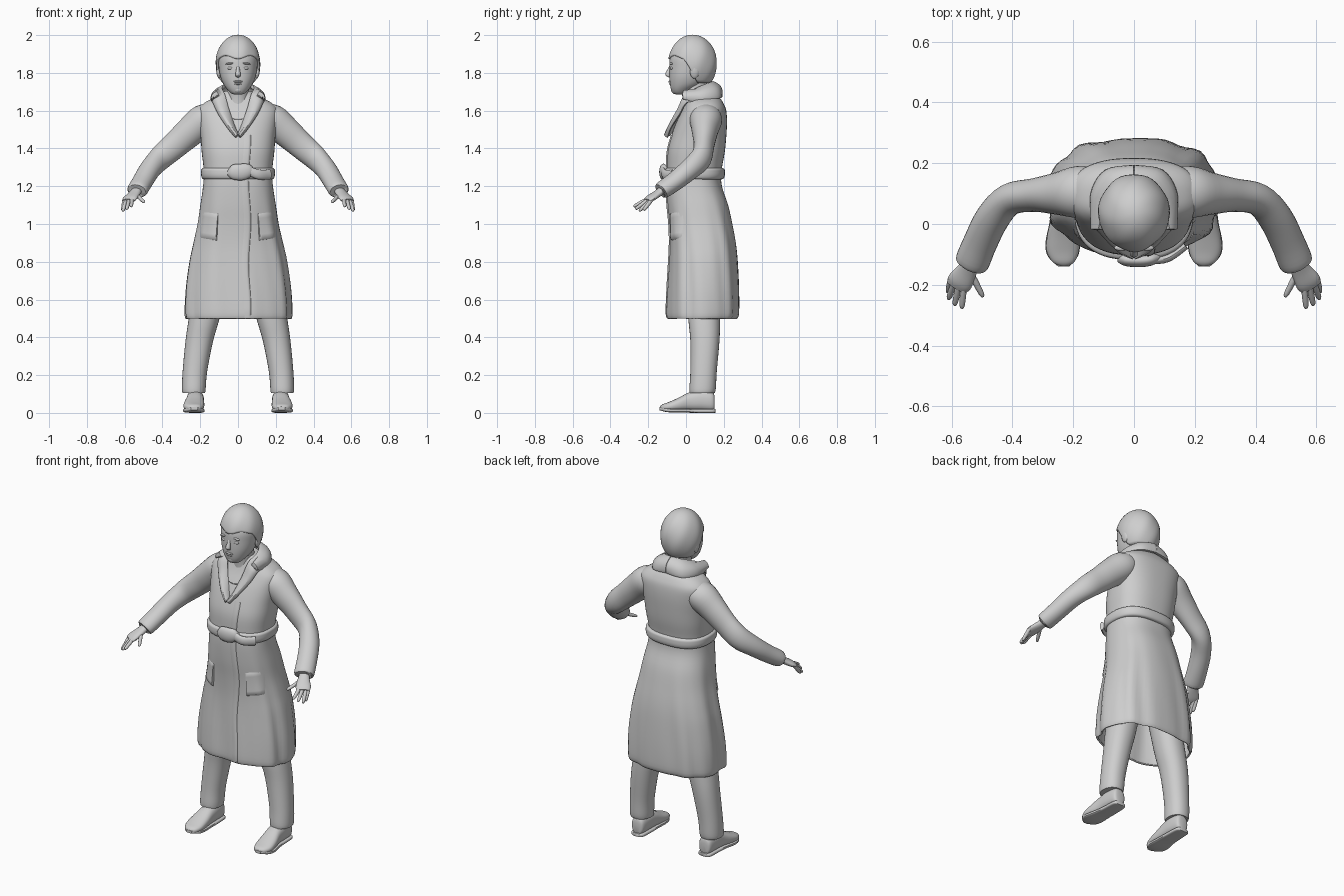
import bpy, bmesh, math
from mathutils import Vector
from mathutils.bvhtree import BVHTree

if "Cube" in bpy.data.objects:
    bpy.data.objects.remove(bpy.data.objects["Cube"])

grey = bpy.data.materials.new("plain light grey")
grey.diffuse_color = (0.62, 0.62, 0.62, 1)
grey.use_nodes = True
grey.node_tree.nodes["Principled BSDF"].inputs["Base Color"].default_value = grey.diffuse_color


def make(name, verts, faces, angle=40, solid=0.0, bevel=0.0):
    me = bpy.data.meshes.new(name)
    bm = bmesh.new()
    vs = [bm.verts.new(v) for v in verts]
    for f in faces:
        bm.faces.new([vs[i] for i in f])
    bmesh.ops.recalc_face_normals(bm, faces=bm.faces)
    bm.to_mesh(me)
    bm.free()
    me.materials.append(grey)
    ob = bpy.data.objects.new(name, me)
    bpy.context.collection.objects.link(ob)
    bpy.ops.object.select_all(action='DESELECT')
    bpy.context.view_layer.objects.active = ob
    ob.select_set(True)
    bpy.ops.object.shade_smooth_by_angle(angle=math.radians(angle))
    if solid:
        m = ob.modifiers.new("thickness", 'SOLIDIFY')
        m.thickness, m.offset = solid, 0
    if bevel:
        m = ob.modifiers.new("soft edge", 'BEVEL')
        m.width, m.segments = bevel, 2
    return ob


def resample(rows, k):
    """Catmull-Rom interpolation of number rows."""
    out = []
    for i in range(len(rows) - 1):
        p0, p1, p2 = rows[max(i - 1, 0)], rows[i], rows[i + 1]
        p3 = rows[min(i + 2, len(rows) - 1)]
        for j in range(k):
            t = j / k
            out.append([0.5 * (2*b + (c-a)*t + (2*a-5*b+4*c-d)*t*t + (3*b-a-3*c+d)*t**3)
                        for a, b, c, d in zip(p0, p1, p2, p3)])
    return out + [list(rows[-1])]


def grid_faces(nr, n, closed=True):
    return [(i*n + j, i*n + (j+1) % n, (i+1)*n + (j+1) % n, (i+1)*n + j)
            for i in range(nr - 1) for j in range(n if closed else n - 1)]


def loft(name, rows, axes=None, n=32, p=2.0, k=4, caps=(1, 1), ripple=None, s=1, **kw):
    """Rows are x, y, z, half width, half depth; axes fix the section, else it follows the path."""
    rows = resample(rows, k)
    cs = [Vector(r[:3]) for r in rows]
    verts = []
    for i, r in enumerate(rows):
        if axes:
            u, v = Vector(axes[0]), Vector(axes[1])
        else:
            d = (cs[min(i+1, len(cs)-1)] - cs[max(i-1, 0)]).normalized()
            u = d.cross(Vector((0, 0, 1))).normalized()
            v = u.cross(d)
        for j in range(n):
            t = 2 * math.pi * j / n
            c, q = math.cos(t), math.sin(t)
            g = 1 + (ripple(cs[i].z, t) if ripple else 0)
            w = cs[i] + u*(r[3]*g*math.copysign(abs(c)**(2/p), c)) + v*(r[4]*g*math.copysign(abs(q)**(2/p), q))
            verts.append((w.x * s, w.y, w.z))
    faces = grid_faces(len(rows), n)
    if caps[0]:
        faces.append(tuple(range(n)))
    if caps[1]:
        faces.append(tuple(range((len(rows)-1)*n, len(rows)*n)))
    return make(name, verts, faces, **kw)


XY = ((1, 0, 0), (0, 1, 0))
XZ = ((1, 0, 0), (0, 0, 1))


def span(z, rx, y0, y1):
    return (0, (y0 + y1) / 2, z, rx, (y1 - y0) / 2)


# Coat: skirt and bodice in one hollow shell
def folds(z, t):
    a = max(0, min(1, (1.2 - z) / 0.5))
    return a * (0.022*math.sin(9*t + 2*z) + 0.012*math.sin(14*t + 5*z))


coat_rows = [span(*r) for r in (
    (.5, .272, -.09, .265), (.53, .277, -.095, .275), (.65, .272, -.09, .275), (.8, .253, -.082, .268),
    (.9, .232, -.08, .258), (1.0, .21, -.085, .24), (1.1, .195, -.095, .218), (1.2, .18, -.1, .185),
    (1.28, .176, -.098, .183), (1.38, .187, -.095, .2), (1.46, .193, -.075, .208), (1.54, .203, -.045, .212),
    (1.6, .207, -.015, .208), (1.635, .178, .0, .195), (1.665, .125, .01, .175), (1.7, .065, .02, .14))]
coat = loft("coat", coat_rows, XY, n=64, p=2.5, caps=(0, 1), ripple=folds, solid=.01)
bm = bmesh.new()
bm.from_mesh(coat.data)
tree = BVHTree.FromBMesh(bm)
bm.free()


def front(x, z, lift):
    hit = tree.ray_cast(Vector((x, -1, z)), Vector((0, 1, 0)))[0]
    return (x, (hit.y if hit else 0) - lift, z)


# Rounded belt, buckle knot and hanging end
loft("belt", [span(z, .178+b, -.1-b, .188+b) for z, b in
              ((1.235, -.006), (1.24, .01), (1.255, .017), (1.275, .018), (1.292, .014), (1.3, -.006))],
     XY, n=56, p=2.5, caps=(0, 0))
loft("belt_knot", [(-.055, -.112, 1.27, .012, .012), (-.03, -.118, 1.275, .02, .038), (.02, -.12, 1.275, .022, .044),
                   (.06, -.116, 1.28, .02, .036), (.085, -.11, 1.28, .012, .012)],
     ((0, 1, 0), (0, 0, 1)), n=20)
loft("belt_loop", [(.05, -.12, 1.285, .012, .022), (.11, -.112, 1.262, .014, .026), (.17, -.072, 1.262, .012, .026)], n=16)

# Front overlap: a thin plate whose right border forms the closing line
zs = [.505 + .965*i/40 for i in range(41)]
plate = [front(x + .006*math.sin(z*14), z, l) for z in zs
         for x, l in ((-.02, -.004), (.02, .004), (.05, .011), (.062, .008), (.066, -.006))]
make("front_overlap", plate, grid_faces(41, 5, False), angle=60)

# Patch pockets with a bulging lower edge
for s, side in ((-1, "left"), (1, "right")):
    pts = []
    for i in range(9):
        for j in range(9):
            a, b = i/8, j/8
            edge = min(a, 1-a, b, 1-b)
            lift = -.012 if edge == 0 else .008 + .012*(1-a)
            pts.append(front(s*(.105 + .105*b - .012*a), .9 + .17*a + .015*b, lift))
    make("pocket_" + side, pts, grid_faces(9, 9, False), angle=60)

# Shawl collar and lapels: inner and outer edges, rolled between
inner = [(0, .14, 1.75), (.055, .118, 1.74), (.082, .06, 1.715), (.07, .005, 1.68), (.05, -.025, 1.6),
         (.02, -.062, 1.51), (.0, -.085, 1.47)]
outer = [(0, .185, 1.675), (.09, .172, 1.665), (.135, .1, 1.66), (.128, .01, 1.645), (.1, -.03, 1.585),
         (.05, -.078, 1.51), (.008, -.095, 1.46)]
a, b = resample(inner, 5), resample(outer, 5)
for s, side in ((-1, "left"), (1, "right")):
    pts = []
    for p, q in zip(a, b):
        p, q = Vector(p), Vector(q)
        for m in range(7):
            t = m/6
            w = p.lerp(q, t)
            bulge = .02*math.sin(math.pi*t)
            away = Vector((w.x, w.y - .07, .05)).normalized()
            w += away*bulge
            if w.y < .06 and m > 1:
                w.y = min(w.y, front(w.x, w.z, .012)[1])
            pts.append((w.x*s, w.y, w.z))
    make("collar_" + side, pts, grid_faces(len(a), 7, False), angle=60, solid=.016, bevel=.004)

# Shirt neckline and neck
loft("neck", [(0, .065, 1.58, .075, .07), (0, .06, 1.66, .062, .066), (0, .05, 1.72, .058, .064),
              (0, .045, 1.78, .06, .065)], XY)
make("shirt_neckline", [front(.055*math.cos(t), 1.585 - .03*math.sin(t), l)
                        for t in [math.pi*i/16 for i in range(17)] for l in (-.006, .007)],
     grid_faces(17, 2, False), solid=.006)

# Head with jaw and chin
loft("head", [(0, -.03, 1.685, .012, .012), (0, -.03, 1.69, .034, .036), (0, -.022, 1.71, .055, .056),
              (0, .0, 1.74, .077, .085), (0, .012, 1.78, .093, .1), (0, .025, 1.83, .102, .113),
              (0, .033, 1.88, .105, .118), (0, .035, 1.93, .09, .1), (0, .035, 1.97, .055, .063),
              (0, .035, 1.985, .01, .01)], XY, n=40, p=2.15)


def blob(name, c, r, tilt=0.0):
    n, verts = 16, []
    for i in range(10):
        f = math.pi*(.02 + .96*i/9)
        for j in range(n):
            t = 2*math.pi*j/n
            x, y, z = r[0]*math.sin(f)*math.cos(t), r[1]*math.sin(f)*math.sin(t), r[2]*math.cos(f)
            verts.append((c[0] + x*math.cos(tilt) - z*math.sin(tilt), c[1] + y, c[2] + x*math.sin(tilt) + z*math.cos(tilt)))
    return make(name, verts, grid_faces(10, n) + [tuple(range(n)), tuple(range(9*n, 10*n))], angle=60)


# Facial features
loft("nose", [(0, -.078, 1.84, .008, .008), (0, -.089, 1.815, .01, .011), (0, -.096, 1.792, .014, .014),
              (0, -.09, 1.78, .012, .01), (0, -.085, 1.776, .004, .004)], XY, n=16)
blob("upper_lip", (0, -.084, 1.754), (.025, .01, .006))
blob("lower_lip", (0, -.08, 1.742), (.021, .01, .006))
blob("chin", (0, -.062, 1.712), (.026, .018, .02))
for s, side in ((-1, "left"), (1, "right")):
    blob("eye_" + side, (s*.04, -.075, 1.825), (.017, .01, .008))
    blob("brow_" + side, (s*.042, -.078, 1.85), (.024, .01, .006), -s*.15)
    blob("ear_" + side, (s*.104, .045, 1.805), (.011, .024, .036), -s*.15)

# Hair cap with a fringe in front, falling lower behind
n, m, pts = 48, 20, []
for i in range(m):
    for j in range(n):
        t = 2*math.pi*j/n
        y = math.sin(t)
        w = max(0, min(1, (y + .45) / .75))
        w = w*w*(3 - 2*w)
        low = .22 + .06*math.sin(5*t) * (1 - w) - .9*w
        f = math.acos(low) * (.02 + .98*i/(m-1))
        g = 1 + .012*math.sin(7*t + 4*f)*math.sin(f)
        pts.append((.112*g*math.sin(f)*math.cos(t), .035 + .123*g*math.sin(f)*y, 1.85 + .146*math.cos(f)))
make("hair", pts, grid_faces(m, n) + [tuple(range(n))], angle=60, solid=.012)

for s, side in ((-1, "left"), (1, "right")):
    # Sleeve from shoulder over the elbow to the cuff
    loft("sleeve_" + side, [(.12, .105, 1.575, .075, .06), (.18, .105, 1.55, .086, .085), (.25, .1, 1.492, .07, .08),
                            (.33, .095, 1.42, .055, .071), (.41, .08, 1.35, .053, .065), (.465, .02, 1.29, .056, .056),
                            (.505, -.06, 1.225, .056, .05), (.532, -.125, 1.18, .056, .046),
                            (.535, -.132, 1.175, .045, .036)], n=28, s=s)
    # Palm, fingers and thumb
    loft("palm_" + side, [(.532, -.12, 1.182, .026, .022), (.55, -.155, 1.158, .034, .019), (.572, -.19, 1.135, .042, .017),
                          (.583, -.208, 1.122, .036, .012)], n=20, s=s)
    for name, base, tip in (("little_finger", (.603, -.188, 1.12), (.612, -.225, 1.072)),
                            ("ring_finger", (.593, -.196, 1.12), (.61, -.248, 1.068)),
                            ("middle_finger", (.577, -.206, 1.124), (.59, -.268, 1.078)),
                            ("index_finger", (.56, -.208, 1.13), (.566, -.278, 1.092)),
                            ("thumb", (.535, -.165, 1.152), (.496, -.24, 1.115))):
        p, q = Vector(base), Vector(tip)
        loft(name + "_" + side, [(*p.lerp(q, t), r, r) for t, r in ((-.25, .01), (.3, .0105), (.8, .009), (.96, .006), (1, .002))],
             n=12, s=s, k=3)
    # Trouser leg
    loft("trouser_leg_" + side, [(.09, .085, 1.05, .075, .085), (.12, .09, .8, .085, .09), (.175, .096, .52, .082, .085),
                                 (.205, .1, .38, .073, .077), (.228, .093, .22, .065, .07), (.234, .088, .13, .063, .07),
                                 (.234, .086, .105, .06, .066)], XY, n=32, p=2.2, s=s)
    # Shoe upper and sole, running from heel to toe
    loft("shoe_" + side, [(.226, .152, .05, .02, .03), (.226, .14, .06, .038, .052), (.226, .08, .066, .045, .056),
                          (.227, .02, .06, .047, .05), (.232, -.04, .044, .054, .036), (.234, -.09, .033, .053, .025),
                          (.232, -.125, .028, .036, .017), (.23, -.138, .026, .012, .008)], XZ, n=28, p=2.4, s=s)
    loft("sole_" + side, [(.226, .157, .011, .02, .01), (.226, .142, .011, .041, .011), (.226, .06, .011, .046, .011),
                          (.229, .0, .012, .05, .011), (.234, -.06, .012, .057, .011), (.234, -.105, .016, .05, .011),
                          (.231, -.14, .022, .018, .008)], XZ, n=24, p=4, s=s)
